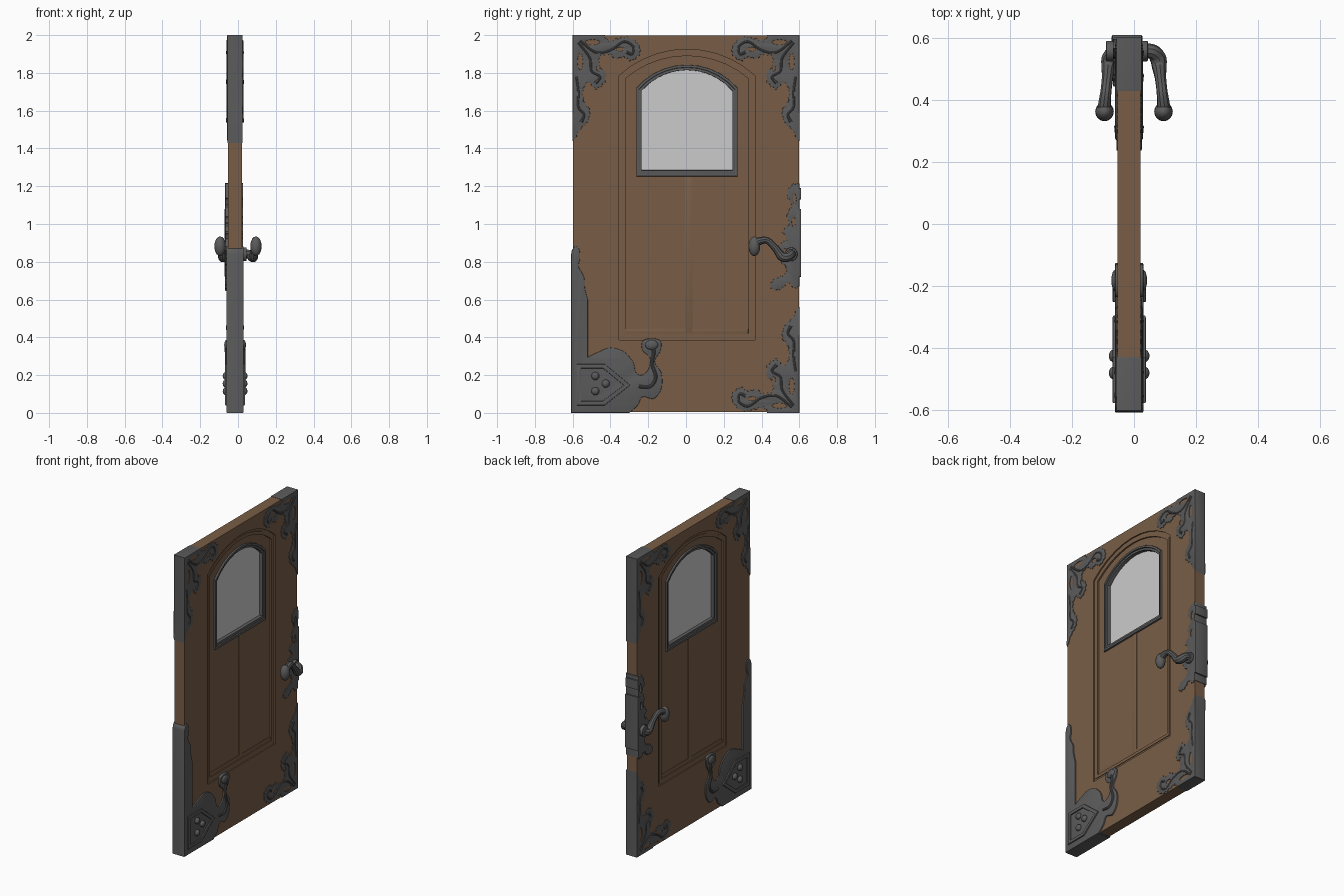
import bpy, bmesh
from math import sin, cos, pi, sqrt, asin
from mathutils import Vector, Matrix

if "Cube" in bpy.data.objects:
    bpy.data.objects.remove(bpy.data.objects["Cube"])


def material(name, col):
    m = bpy.data.materials.new(name)
    m.diffuse_color = (*col, 1)
    m.use_nodes = True
    m.node_tree.nodes["Principled BSDF"].inputs["Base Color"].default_value = m.diffuse_color
    return m


WOOD = material("wood", (0.19, 0.11, 0.062))
IRON = material("iron", (0.105, 0.105, 0.105))


def add_mesh(name, me, mat, smooth=35):
    me.materials.clear()
    if mat:
        me.materials.append(mat)
    bm = bmesh.new()
    bm.from_mesh(me)
    bmesh.ops.remove_doubles(bm, verts=bm.verts, dist=1e-5)
    bmesh.ops.recalc_face_normals(bm, faces=bm.faces)
    for f in bm.faces:
        f.material_index = 0
    bm.to_mesh(me)
    bm.free()
    ob = bpy.data.objects.new(name, me)
    bpy.context.collection.objects.link(ob)
    if smooth:
        bpy.ops.object.select_all(action='DESELECT')
        ob.select_set(True)
        bpy.context.view_layer.objects.active = ob
        bpy.ops.object.shade_smooth_by_angle(angle=smooth * pi / 180)
    return ob


def curve_mesh(cu):
    tmp = bpy.data.objects.new("tmp", cu)
    bpy.context.collection.objects.link(tmp)
    dg = bpy.context.evaluated_depsgraph_get()
    me = bpy.data.meshes.new_from_object(tmp.evaluated_get(dg))
    bpy.data.objects.remove(tmp)
    return me


# flat (y, z) outlines, with holes, extruded from x0 to x1
def plate(name, loops, x0, x1, mat, bevel=0.0):
    cu = bpy.data.curves.new(name, 'CURVE')
    cu.dimensions, cu.fill_mode = '2D', 'BOTH'
    cu.extrude = (x1 - x0) / 2 - bevel
    cu.bevel_depth, cu.bevel_resolution, cu.offset = bevel, 1, -bevel
    for loop in loops:
        s = cu.splines.new('POLY')
        s.points.add(len(loop) - 1)
        for p, (y, z) in zip(s.points, loop):
            p.co = (y, z, 0, 1)
        s.use_cyclic_u = True
    me = curve_mesh(cu)
    for v in me.vertices:
        y, z, x = v.co
        v.co = (x + (x0 + x1) / 2, y, z)
    return add_mesh(name, me, mat)


# Catmull-Rom sampling, with optional leafy ripple for 2D outlines
def spline(pts, n=6, ripple=0.0):
    P = [Vector(p) for p in pts]
    P = [P[0]] + P + [P[-1]]
    out = []
    for i in range(1, len(P) - 2):
        a, b, c, d = P[i - 1:i + 3]
        for k in range(n):
            t = k / n
            out.append(0.5 * (2 * b + (c - a) * t + (2 * a - 5 * b + 4 * c - d) * t * t
                              + (3 * b - a - 3 * c + d) * t ** 3))
    out.append(P[-1])
    if ripple:
        res = [out[0]]
        for i in range(1, len(out) - 1):
            t = (out[i + 1] - out[i - 1]).normalized()
            res.append(out[i] + Vector((t.y, -t.x)) * ripple * sin(i * 1.9))
        out = res + [out[-1]]
    return [tuple(p) for p in out]


def tube(name, pts, radii, mat):
    path = spline([(*p, r) for p, r in zip(pts, radii)])
    cu = bpy.data.curves.new(name, 'CURVE')
    cu.dimensions, cu.bevel_depth, cu.bevel_resolution, cu.use_fill_caps = '3D', 1, 3, True
    s = cu.splines.new('POLY')
    s.points.add(len(path) - 1)
    for p, (x, y, z, r) in zip(s.points, path):
        p.co, p.radius = (x, y, z, 1), r
    return add_mesh(name, curve_mesh(cu), mat)


def ball(name, c, size, mat):
    bm = bmesh.new()
    bmesh.ops.create_uvsphere(bm, u_segments=16, v_segments=10, radius=1,
                              matrix=Matrix.Translation(c) @ Matrix.Diagonal((*size, 1)))
    me = bpy.data.meshes.new(name)
    bm.to_mesh(me)
    return add_mesh(name, me, mat)


def rect(y0, y1, z0, z1):
    return [(y0, z0), (y1, z0), (y1, z1), (y0, z1)]


def arch(half, z0, spring, top, yc=0.005, n=10):
    rise = top - spring
    r = (half * half + rise * rise) / (2 * rise)
    a = asin(half / r)
    arc = [(yc + r * sin(a - 2 * a * i / n), top - r + r * cos(a - 2 * a * i / n)) for i in range(n + 1)]
    return [(yc - half, z0), (yc + half, z0)] + arc


def ellipse(y, z, a, b, n=12):
    return [(y + a * cos(2 * pi * i / n), z + b * sin(2 * pi * i / n)) for i in range(n)]


# wooden slab, stepped moulding and recessed panel (all go through, so both faces match)
outer = arch(0.36, 0.385, 1.785, 1.925)
step1 = arch(0.345, 0.4, 1.78, 1.91)
step2 = arch(0.325, 0.42, 1.77, 1.89)
window = arch(0.25, 1.27, 1.71, 1.825)
plate("door_slab", [rect(-0.597, 0.597, 0.004, 1.997), outer], -0.053, 0.021, WOOD)
plate("panel_moulding_outer", [outer, step1], -0.045, 0.013, WOOD)
plate("panel_moulding_inner", [step1, step2], -0.049, 0.017, WOOD)
plate("recessed_panel", [step2, window], -0.039, 0.007, WOOD)
plate("panel_mullion", [rect(-0.005, 0.035, 0.42, 1.255)], -0.043, 0.011, WOOD, 0.003)
plate("panel_sill", [rect(-0.32, 0.33, 0.42, 0.445)], -0.043, 0.011, WOOD, 0.003)

# window
plate("window_frame_outer", [arch(0.268, 1.252, 1.72, 1.843), arch(0.254, 1.268, 1.712, 1.829)],
      -0.051, 0.019, IRON, 0.003)
plate("window_frame_inner", [arch(0.254, 1.268, 1.712, 1.829), arch(0.24, 1.285, 1.705, 1.815)],
      -0.043, 0.011, IRON, 0.002)
plate("window_glass", [arch(0.245, 1.28, 1.707, 1.82)], -0.02, -0.012, None)

# filigree corners, drawn as distances (u, v) from the corner
LEAF = [(0.165, 0), (0.19, 0.028), (0.24, 0.018), (0.30, 0.012), (0.35, 0.05), (0.355, 0.1), (0.31, 0.135),
        (0.27, 0.115), (0.23, 0.125), (0.19, 0.10), (0.145, 0.115), (0.14, 0.16), (0.175, 0.2), (0.165, 0.255),
        (0.12, 0.285), (0.085, 0.25), (0.055, 0.29), (0.06, 0.35), (0.09, 0.4), (0.08, 0.46), (0.04, 0.5), (0, 0.57)]
VEINS = [[(0.04, 0.03), (0.12, 0.09), (0.2, 0.08), (0.27, 0.035), (0.32, 0.06), (0.315, 0.1), (0.285, 0.09)],
         [(0.03, 0.04), (0.09, 0.12), (0.1, 0.19), (0.145, 0.22), (0.12, 0.255)],
         [(0.02, 0.22), (0.03, 0.3), (0.03, 0.38), (0.06, 0.42), (0.045, 0.46)]]
for tag, sy, top in (("top_left", -1, True), ("top_right", 1, True), ("bottom_right", 1, False)):
    def at(u, v):
        return (sy * (0.6 - max(u, 0)), 2 - max(v, 0) if top else max(v, 0))
    loop = [at(0, 0)] + [at(*p) for p in spline(LEAF, 6, 0.005)]
    holes = [ellipse(*at(u, v), a, b) for u, v, a, b in
             ((0.105, 0.038, 0.04, 0.014), (0.04, 0.14, 0.014, 0.045),
              (0.25, 0.075, 0.022, 0.011), (0.135, 0.175, 0.008, 0.018))]
    plate("filigree_" + tag, [loop] + holes, -0.057, 0.025, IRON, 0.002)
    for x in (-0.055, 0.023):
        for path in VEINS:
            n = len(path)
            tube("filigree_vein_" + tag, [(x, *at(*p)) for p in path],
                 [0.006] * (n - 1) + [0.009], IRON)

# large hinge-side corner plate with scroll
STRAP = [(-0.605, 0.86), (-0.585, 0.882), (-0.565, 0.865), (-0.56, 0.82), (-0.568, 0.775), (-0.54, 0.72),
         (-0.535, 0.66), (-0.52, 0.6)]
SCROLL = [(-0.52, 0.295), (-0.47, 0.32), (-0.40, 0.345), (-0.33, 0.325), (-0.28, 0.27), (-0.265, 0.215),
          (-0.235, 0.2), (-0.2, 0.23), (-0.19, 0.29), (-0.23, 0.33), (-0.23, 0.38), (-0.18, 0.395),
          (-0.135, 0.38), (-0.135, 0.33), (-0.165, 0.27), (-0.13, 0.21), (-0.13, 0.13), (-0.17, 0.075),
          (-0.23, 0.085), (-0.255, 0.04), (-0.30, 0)]
plate("corner_plate", [[(-0.608, 0)] + [(-0.608, 0.84)] + spline(STRAP) + spline(SCROLL)],
      -0.061, 0.03, IRON, 0.004)
shield = [(-0.577, 0.04), (-0.43, 0.04), (-0.295, 0.147), (-0.43, 0.258), (-0.577, 0.258)]
inner = [(-0.555, 0.062), (-0.44, 0.062), (-0.33, 0.147), (-0.44, 0.236), (-0.555, 0.236)]
plate("shield_rim", [shield, inner], -0.069, 0.038, IRON, 0.004)
for x, s in ((-0.061, -1), (0.03, 1)):
    for y, z in ((-0.48, 0.195), (-0.425, 0.155), (-0.48, 0.115)):
        ball("shield_rivet", (x + s * 0.003, y, z), (0.017, 0.021, 0.021), IRON)
    tube("scroll_rib", [(x, -0.25, 0.14), (x, -0.19, 0.14), (x, -0.16, 0.19), (x, -0.18, 0.26),
                        (x, -0.17, 0.32), (x, -0.18, 0.36)], [0.009] * 5 + [0.012], IRON)
    ball("scroll_knob", (x, -0.182, 0.36), (0.012, 0.034, 0.026), IRON)

# lock plate on the latch edge
LOCK = [(0.6, 1.215), (0.56, 1.205), (0.535, 1.15), (0.56, 1.1), (0.535, 1.05), (0.545, 1.0), (0.51, 0.96),
        (0.535, 0.92), (0.485, 0.88), (0.495, 0.81), (0.53, 0.77), (0.52, 0.73), (0.47, 0.71), (0.445, 0.675),
        (0.47, 0.65), (0.51, 0.66), (0.54, 0.69), (0.575, 0.66), (0.6, 0.67)]
lock_holes = [ellipse(0.575, 1.13, 0.009, 0.03), ellipse(0.57, 1.01, 0.01, 0.025), ellipse(0.525, 0.85, 0.01, 0.02)]
plate("lock_plate", [spline(LOCK, 5, 0.004)] + lock_holes, -0.068, 0.026, IRON, 0.002)
plate("lock_case", [rect(0.585, 0.609, 0.72, 1.08)], -0.072, 0.027, IRON, 0.005)
plate("lock_strap", [rect(0.585, 0.609, 1.13, 1.19)], -0.07, 0.026, IRON, 0.005)

# lever handles, one per face
for s, tag in ((1, "right"), (-1, "left")):
    x0, x1 = (0.02, 0.045) if s > 0 else (-0.09, -0.055)
    plate("rosette_" + tag, [ellipse(0.557, 0.84, 0.033, 0.036, 24)], x0, x1, IRON, 0.004)
    path = [(0.03, 0.557, 0.84), (0.06, 0.555, 0.84), (0.077, 0.535, 0.825), (0.082, 0.505, 0.83),
            (0.085, 0.475, 0.87), (0.09, 0.43, 0.912), (0.095, 0.385, 0.908), (0.095, 0.36, 0.89)]
    tube("lever_" + tag, [(s * x, y, z) for x, y, z in path],
         [0.025, 0.024, 0.027, 0.024, 0.019, 0.018, 0.021, 0.024], IRON)
    ball("lever_knob_" + tag, (s * 0.095, 0.362, 0.882), (0.03, 0.031, 0.052), IRON)
